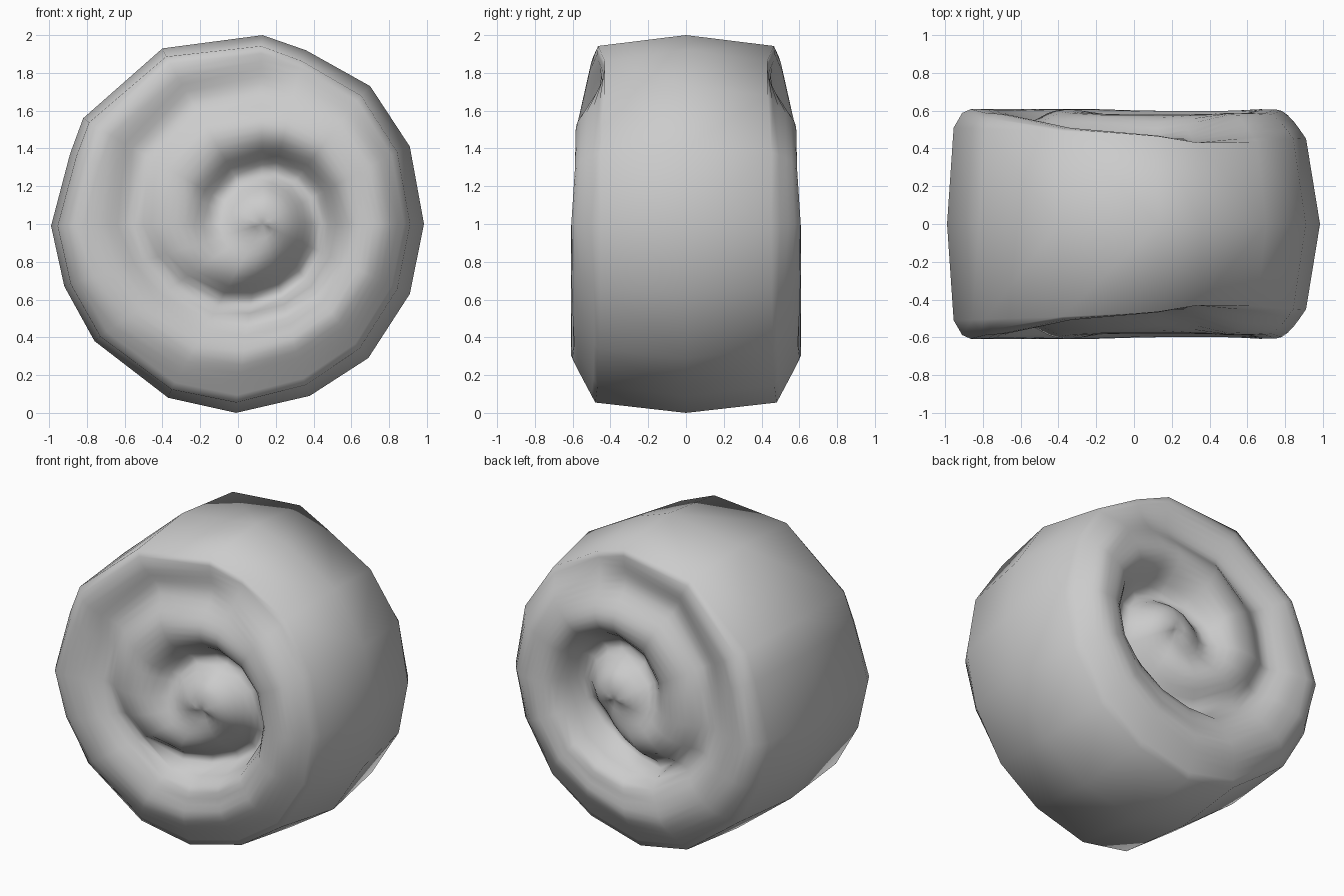
import bpy, bmesh, math

if "Cube" in bpy.data.objects:
    bpy.data.objects.remove(bpy.data.objects["Cube"])

# Outer outline in the front view (x, z), counter-clockwise from the right
OUTLINE = [(0.985, 1.0), (0.91, 1.41), (0.70, 1.73), (0.36, 1.92), (0.13, 2.0),
           (-0.40, 1.93), (-0.82, 1.56), (-0.89, 1.37), (-0.99, 0.99), (-0.92, 0.67),
           (-0.76, 0.38), (-0.37, 0.08), (-0.01, 0.0), (0.38, 0.09), (0.69, 0.29), (0.91, 0.63)]
CX, CZ = 0.13, 1.0          # centre of the spiral
# Spiral groove: unwrapped angle, radius, depth, inner and outer flank width
GROOVE = [(40, 0.88, 0.0, 0.1, 0.1), (75, 0.79, 0.07, 0.15, 0.13), (95, 0.75, 0.08, 0.15, 0.13),
          (130, 0.74, 0.07, 0.12, 0.14), (180, 0.70, 0.07, 0.1, 0.1), (215, 0.59, 0.09, 0.1, 0.08),
          (255, 0.43, 0.22, 0.12, 0.06), (300, 0.37, 0.28, 0.17, 0.05), (360, 0.32, 0.20, 0.14, 0.11),
          (430, 0.29, 0.20, 0.1, 0.12), (490, 0.27, 0.14, 0.1, 0.11), (540, 0.25, 0.07, 0.1, 0.1),
          (585, 0.2, 0.0, 0.1, 0.1)]


def groove_at(a):
    for p, q in zip(GROOVE, GROOVE[1:]):
        if p[0] <= a <= q[0]:
            t = (a - p[0]) / (q[0] - p[0])
            return [u + (v - u) * t for u, v in zip(p[1:], q[1:])]
    return None


def smooth(t):
    t = max(0.0, min(1.0, t))
    return t * t * (3 - 2 * t)


def cap_height(r, a, rim, rim_y):
    """Half thickness of the roll at radius r and angle a (degrees)."""
    f = r / rim
    left = max(0.0, -math.cos(math.radians(a)))
    down = max(0.0, -math.sin(math.radians(a)))
    shoulder = 0.21 - 0.14 * left + 0.07 * down
    z = CZ + r * math.sin(math.radians(a))
    top = 0.61 - 0.025 * smooth((z - 0.9) / 0.5) - 0.06 * smooth((z - 1.5) / 0.2)
    t = min(1.0, (1 - f) / shoulder)
    bevel = math.sin(t * math.pi / 2)
    bevel += (t - bevel) * down
    y = rim_y + (top - rim_y) * bevel
    y -= 0.03 * smooth((0.8 - f) / 0.2) * down
    y -= 0.04 * (1 - smooth((r - 0.1) / 0.35))
    for turn in (0, 360):
        g = groove_at(a + turn)
        if g:
            w = g[3] if r > g[0] else g[2]
            y -= g[1] * math.exp(-((r - g[0]) / w) ** 2)
    return y


bm = bmesh.new()
N, ROWS = len(OUTLINE), 24
middle = [bm.verts.new((x, 0, z)) for x, z in OUTLINE]

for side in (-1, 1):
    # Rings from the crowned outer band towards the centre of each spiral face
    rings = [middle]
    for k in range(ROWS):
        f = 1 - k / ROWS
        ring = []
        for x, z in OUTLINE:
            shrink = 0.945 - 0.02 * x
            dx, dz = x * shrink - CX, (z - 1) * shrink + 1 - CZ
            rim = math.hypot(dx, dz)
            a = math.degrees(math.atan2(dz, dx)) % 360
            y = cap_height(rim * f, a, rim, 0.48 - 0.03 * x)
            ring.append(bm.verts.new((CX + dx * f, side * y, CZ + dz * f)))
        rings.append(ring)
    for r0, r1 in zip(rings, rings[1:]):
        for i in range(N):
            j = (i + 1) % N
            bm.faces.new((r0[i], r0[j], r1[j], r1[i]))
    # Close the middle of the spiral
    hub_y = sum(v.co.y for v in rings[-1]) / N
    hub = bm.verts.new((CX, hub_y, CZ))
    for i in range(N):
        bm.faces.new((rings[-1][i], rings[-1][(i + 1) % N], hub))

bmesh.ops.recalc_face_normals(bm, faces=bm.faces[:])
mesh = bpy.data.meshes.new("rolled_bun")
bm.to_mesh(mesh)
bm.free()
for p in mesh.polygons:
    p.use_smooth = True
bun = bpy.data.objects.new("rolled_bun", mesh)
bpy.context.collection.objects.link(bun)
